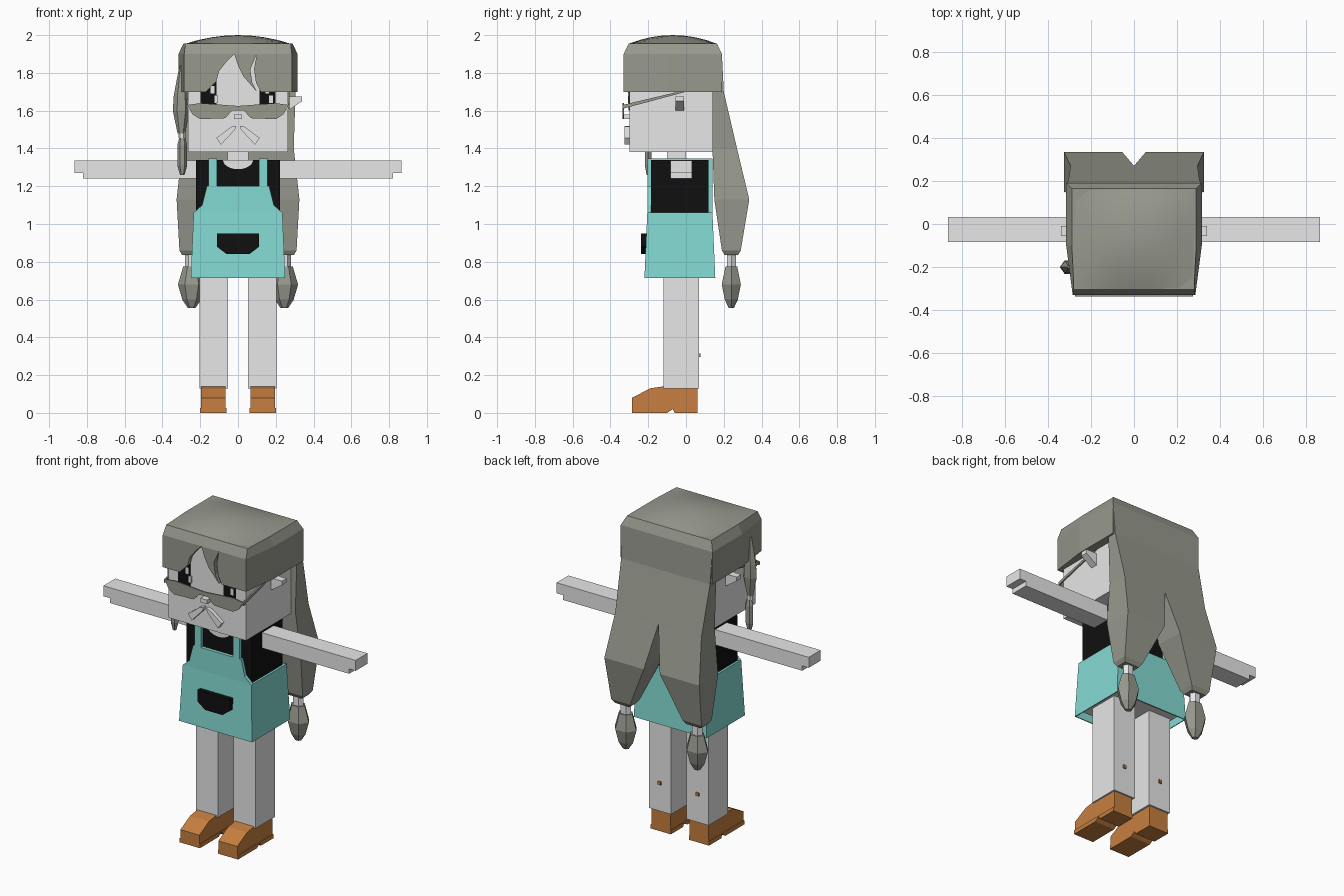
import bpy
import bmesh
from math import sin, cos, pi, tau

default_cube = bpy.data.objects.get("Cube")
if default_cube:
    bpy.data.objects.remove(default_cube, do_unlink=True)


def material(name, red, green, blue):
    mat = bpy.data.materials.new(name)
    mat.use_nodes = True
    colour = (red, green, blue, 1)
    mat.diffuse_color = colour
    shader = mat.node_tree.nodes["Principled BSDF"]
    shader.inputs["Base Color"].default_value = colour
    return mat


skin = material("light grey", .8, .8, .8)
hair = material("grey green", .31, .32, .27)
black = material("black", .005, .005, .005)
teal = material("teal", .23, .7, .65)
brown = material("orange brown", .57, .21, .05)


def finish(name, mat, bm, mirror):
    """Store the mesh; mirrored parts are open where they meet the middle."""
    if mirror:
        middle = [face for face in bm.faces if all(abs(v.co.x) < .001 for v in face.verts)]
        bmesh.ops.delete(bm, geom=middle, context="FACES")
    bmesh.ops.recalc_face_normals(bm, faces=bm.faces)
    mesh = bpy.data.meshes.new(name)
    bm.to_mesh(mesh)
    bm.free()
    mesh.materials.append(mat)
    part = bpy.data.objects.new(name, mesh)
    bpy.context.collection.objects.link(part)
    if mirror:
        part.modifiers.new("mirror", "MIRROR")
    return part


def loft(name, mat, rings, mirror=True):
    """Skin a solid over rings that have the same number of points."""
    bm = bmesh.new()
    rows = [[bm.verts.new(point) for point in ring] for ring in rings]
    for low, high in zip(rows, rows[1:]):
        for i in range(len(low)):
            bm.faces.new((low[i - 1], low[i], high[i], high[i - 1]))
    bm.faces.new(rows[0])
    bm.faces.new(rows[-1])
    return finish(name, mat, bm, mirror)


def slab(z, x, y):
    """Rectangular ring at height z."""
    (left, right), (front, back) = x, y
    return [(left, front, z), (right, front, z), (right, back, z), (left, back, z)]


def box(name, mat, x, y, z):
    return loft(name, mat, [slab(height, x, y) for height in z])


def plate(name, mat, front, depth, outline, mirror=True):
    """Extrude an x, z outline backwards from its front."""
    rings = [[(x, y, z) for x, z in outline] for y in (front, front + depth)]
    return loft(name, mat, rings, mirror)


def side_plate(name, mat, inner, outer, outline):
    """Extrude a y, z outline sideways."""
    return loft(name, mat, [[(x, y, z) for y, z in outline] for x in (inner, outer)])


def drop(name, mat, x, y, levels, mirror=True, sides=6):
    """Low-poly round form from height and radius pairs."""
    angles = [tau * i / sides for i in range(sides)]
    rings = [[(x + r * cos(a), y + r * sin(a) * .8, z) for a in angles] for z, r in levels]
    return loft(name, mat, rings, mirror)


# Shared measures
face = -.3
chest = -.185
bib_front = chest - .02
lens_front = face - .036
thin = .008
head_side = .265
nape = .14
waist = 1.06
shoulder = 1.34
hair_hem = 1.7
crown = 1.9

# Head, neck, nose and ears
box("head", skin, (0, head_side), (face, nape), (1.38, crown))
box("neck", skin, (0, .055), (-.1, 0), (1.3, 1.4))
box("nose", skin, (0, .022), (lens_front, face), (1.555, 1.58))
plate("ears", skin, -.055, .045,
      [(head_side, 1.6), (.34, 1.65), (.34, 1.675), (head_side, 1.675)])

# Eyes with glints
box("eyes", black, (.115, .198), (face - thin / 2, face), (1.6, 1.76))
for centre in (-.135, .155):
    for name, shift, bottom in (("eye_glint", 0, 1.69), ("eye_spark", .02, 1.64)):
        left, right = centre + shift - .01, centre + shift + .01
        top = bottom + .04
        plate(name, skin, face - thin, thin,
              [(left, bottom), (right, bottom), (right, top), (left, top)], mirror=False)

# Spectacles and whiskers
plate("lenses", hair, lens_front, thin,
      [(0, 1.6), (.03, 1.6), (.07, 1.56), (.2, 1.555), (.24, 1.58), (.27, 1.63),
       (.2, 1.64), (0, 1.625)])
side_plate("temples", hair, head_side, head_side + thin,
           [(lens_front, 1.61), (lens_front, 1.63), (0, 1.71), (0, hair_hem)])
plate("whiskers", skin, face - .025, .025,
      [(.01, 1.52), (.035, 1.515), (.115, 1.455), (.09, 1.42), (.015, 1.5)])

# Torso with a round neckline
box("torso", black, (0, .222), (chest, .12), (.8, shoulder))
box("hips", skin, (0, .22), (chest, .12), (.74, .8))
arc = [pi / 2 * i / 6 for i in range(7)]
plate("neckline", skin, chest - thin / 2, thin,
      [(0, shoulder)] + [(.08 * cos(a), shoulder - .05 * sin(a)) for a in arc])

# Skirt, hollow below, with bib and pocket
skirt = loft("skirt", teal, [slab(.715, (0, .25), (-.22, .155)),
                             slab(waist, (0, .235), (bib_front, nape))])
bm = bmesh.new()
bm.from_mesh(skirt.data)
bm.faces.ensure_lookup_table()
hem_face = min(bm.faces, key=lambda f: f.calc_center_median().z)
bmesh.ops.delete(bm, geom=[hem_face], context="FACES")
bm.to_mesh(skirt.data)
bm.free()
thickness = skirt.modifiers.new("thickness", "SOLIDIFY")
thickness.thickness = thin
plate("bib", teal, bib_front, .02,
      [(0, waist), (.235, waist), (.19, 1.1), (.165, 1.2), (0, 1.2)])
plate("pocket", black, -.238, .03,
      [(0, .95), (.112, .95), (.112, .88), (.06, .84), (0, .84)])

# Dress straps
strap = (.11, .155)
strap_top = shoulder + thin
box("front_straps", teal, strap, (bib_front, chest), (1.2, strap_top))
box("back_straps", teal, strap, (.12, nape), (waist, strap_top))
box("shoulder_straps", teal, strap, (bib_front, nape), (shoulder, strap_top))

# Arms with stepped hands
arm_depth = (-.083, .033)
box("arms", skin, (.22, .82), arm_depth, (1.24, 1.335))
box("hands", skin, (.82, .865), arm_depth, (1.27, 1.335))

# Legs with a small mark on each calf
box("legs", skin, (.053, .204), (-.12, .07), (.13, .76))
box("calf_marks", brown, (.12, .14), (.07, .07 + thin), (.295, .315))

# Shoes with a notch before the heel
side_plate("shoes", brown, .065, .195,
           [(.06, .02), (.06, .14), (-.12, .14), (-.19, .13), (-.285, .08), (-.285, .02)])
side_plate("soles", brown, .062, .2,
           [(.06, .025), (-.285, .025), (-.285, 0), (-.1, 0), (-.07, .02), (-.06, 0), (.06, 0)])

# Fringe: wide bangs, a strand and the crest joining them
fringe_front = -.33


def bang(name, outline):
    plate(name, hair, fringe_front, .028, outline, mirror=False)


bang("right_bang", [(-.285, crown), (-.285, hair_hem), (-.17, hair_hem), (-.115, 1.755),
                    (-.1, 1.81), (-.06, 1.86), (-.02, crown)])
bang("strand", [(-.02, crown), (0, 1.84), (.03, 1.78), (.1, hair_hem),
                (.075, 1.75), (.065, 1.82), (.1, crown)])
bang("left_bang", [(.1, crown), (.085, 1.82), (.095, 1.75), (.12, hair_hem),
                   (.285, hair_hem), (.285, crown)])


# Side hair and crown share one outline, wider behind the fringe
def hair_ring(z, inset):
    return [(0, fringe_front + inset, z), (.285 - inset / 4, fringe_front + inset, z),
            (.315 - inset, -.1, z), (.315 - inset, .19 - inset, z), (0, .19 - inset, z)]


loft("hair_crown", hair, [hair_ring(crown, 0), hair_ring(1.955, .026)])
loft("side_hair", hair, [[(head_side, face, z)] + hair_ring(z, 0)[1:-1] + [(head_side, .19, z)]
                         for z in (hair_hem, crown)])

# Smooth domed top
bm = bmesh.new()
bmesh.ops.create_grid(bm, x_segments=8, y_segments=8, size=1)
for vert in bm.verts:
    u, v = vert.co.x, vert.co.y
    rise = (1 - u * u) * (1 - v * v)
    vert.co = (.28 * u, .235 * v - .07, 1.954 + .046 * rise)
for top_face in bm.faces:
    top_face.smooth = True
finish("hair_dome", hair, bm, mirror=False)

# Long back hair that parts into two locks
parting = slab(1.4, (0, .295), (nape, .27))
loft("back_hair", hair, [slab(crown, (0, .313), (nape, .19)),
                         slab(hair_hem, (0, .305), (nape, .2)), parting])
loft("locks", hair, [parting, slab(1.13, (.055, .325), (.15, .335)),
                     slab(.86, (.18, .31), (.19, .29)), slab(.835, (.195, .295), (.205, .275))])
drop("hair_ties", skin, .245, .24, [(.77, .035), (.84, .035)])
drop("tufts", hair, .245, .24, [(.555, .02), (.6, .05), (.68, .073), (.775, .045)])

# Thin braid in front of the right ear
drop("braid", hair, -.3, -.2, [(1.48, .02), (1.6, .045), (1.68, .04), (1.84, .01)], mirror=False)
drop("braid_tie", skin, -.297, -.2, [(1.455, .018), (1.485, .018)], mirror=False)
drop("braid_tip", hair, -.295, -.2, [(1.26, .012), (1.31, .026), (1.42, .026), (1.46, .015)],
     mirror=False)
